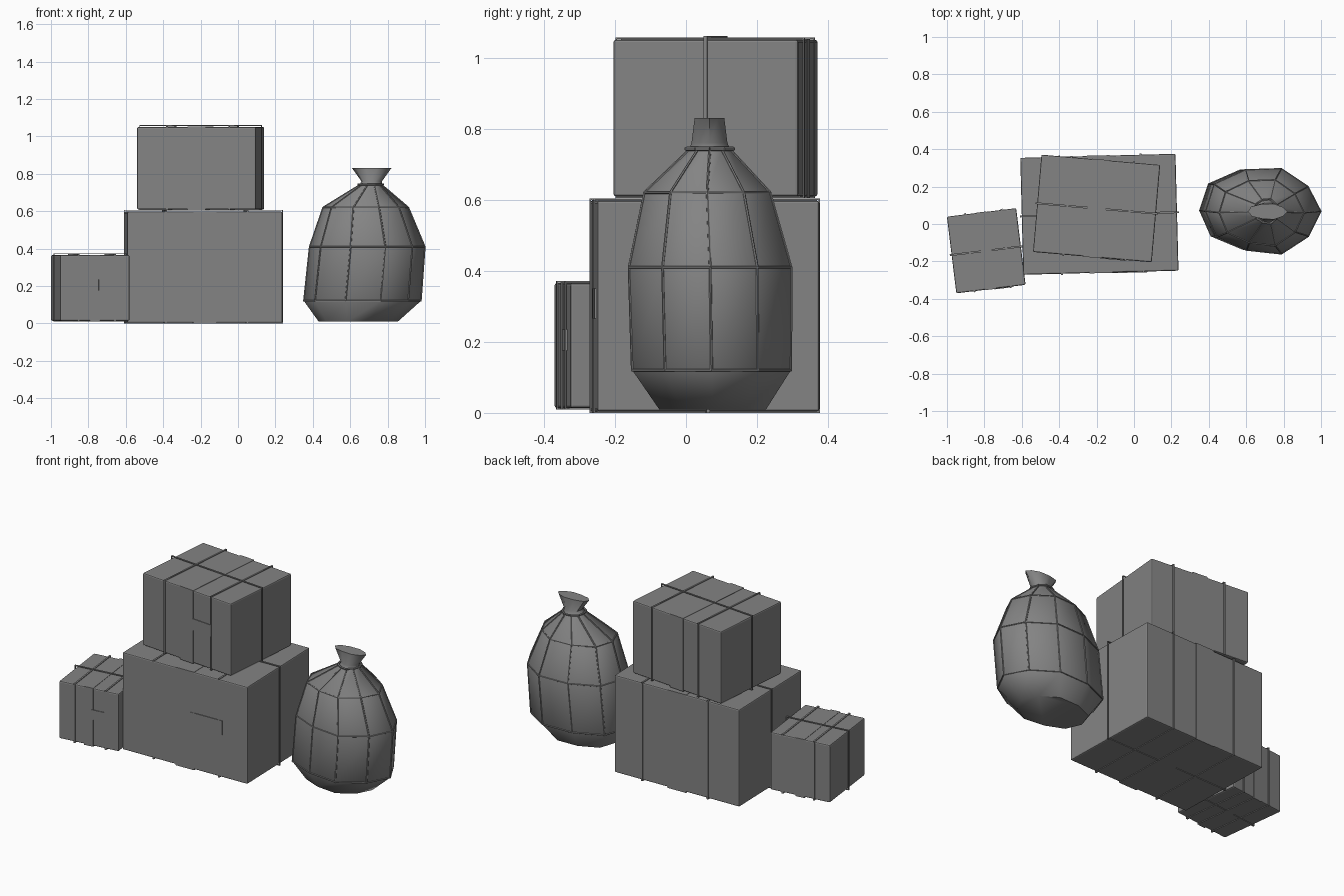
import bpy, bmesh, math
from mathutils import Matrix, Vector

if "Cube" in bpy.data.objects:
    bpy.data.objects.remove(bpy.data.objects["Cube"])

grey = bpy.data.materials.new("mid grey")
grey.diffuse_color = (0.23, 0.23, 0.23, 1)
grey.use_nodes = True
grey.node_tree.nodes["Principled BSDF"].inputs["Base Color"].default_value = grey.diffuse_color


def finish(name, bm, loc=(0, 0, 0), rot=0.0, smooth=False):
    bmesh.ops.recalc_face_normals(bm, faces=bm.faces)
    me = bpy.data.meshes.new(name)
    bm.to_mesh(me)
    bm.free()
    me.materials.append(grey)
    ob = bpy.data.objects.new(name, me)
    bpy.context.collection.objects.link(ob)
    ob.location = loc
    ob.rotation_euler.z = math.radians(rot)
    for p in me.polygons:
        p.use_smooth = smooth
    return ob


def cuboid(bm, lo, hi):
    lo, hi = Vector(lo), Vector(hi)
    m = Matrix.Translation((lo + hi) / 2) @ Matrix.Diagonal((*(hi - lo), 1))
    bmesh.ops.create_cube(bm, size=1, matrix=m)


def loop_band(bm, axis, pos, width, half, z0, z1, gap, thick):
    """Flat band around a box, running along axis 0 (x) or 1 (y)."""
    def part(a0, a1, za, zb):
        lo, hi = [0, 0, za], [0, 0, zb]
        lo[axis], hi[axis] = a0, a1
        lo[1 - axis], hi[1 - axis] = pos - width / 2, pos + width / 2
        cuboid(bm, lo, hi)
    h = half + gap
    bot = z0 - 0.004
    for s in (-1, 1):
        part(min(s * h, s * (h + thick)), max(s * h, s * (h + thick)), bot, z1 + gap + thick)
    part(-h, h, z1 + gap, z1 + gap + thick)
    part(-h, h, bot, z0)


def parcel(name, x, y, w, d, z0, z1, rot, label):
    # carton
    bm = bmesh.new()
    cuboid(bm, (-w / 2, -d / 2, z0), (w / 2, d / 2, z1))
    bmesh.ops.bevel(bm, geom=bm.edges[:], offset=0.007, segments=2, affect='EDGES', profile=0.5)
    finish(name + "_carton", bm, (x, y, 0), rot)
    # tape over the middle
    bm = bmesh.new()
    loop_band(bm, 1, 0, w * 0.15, d / 2, z0, z1, 0, 0.002)
    finish(name + "_tape", bm, (x, y, 0), rot)
    # straps: two across the depth, one across the width
    bm = bmesh.new()
    for s in (-1, 1):
        loop_band(bm, 1, s * w * 0.262 + 0.01, 0.01, d / 2, z0, z1, 0.002, 0.004)
    loop_band(bm, 0, 0, 0.01, w / 2, z0, z1, 0.006, 0.004)
    finish(name + "_straps", bm, (x, y, 0), rot)
    # shipping label on the front
    x0, x1, za, zb = label
    bm = bmesh.new()
    cuboid(bm, (x0, -d / 2 - 0.004, za), (x1, -d / 2 + 0.002, zb))
    finish(name + "_label", bm, (x, y, 0), rot)


parcel("large_box", -0.185, 0.052, 0.83, 0.625, 0.004, 0.597, 1.5, (0.04, 0.25, 0.265, 0.35))
parcel("upper_box", -0.20, 0.083, 0.637, 0.522, 0.609, 1.05, -4.95, (0.04, 0.18, 0.81, 0.88))
parcel("small_box", -0.79, -0.143, 0.373, 0.413, 0.014, 0.365, 7.0, (0.02, 0.115, 0.175, 0.235))

# sack: ten-sided uneven rings (z, centre x, centre y, radius x, radius y)
N = 10
uneven = [1, 0.96, 1.02, 0.99, 1.05, 1.0, 1.0, 0.93, 1.02, 0.97]
body = [(0.01, 0.643, 0.075, 0.212, 0.155), (0.12, 0.665, 0.072, 0.313, 0.23),
        (0.41, 0.691, 0.068, 0.308, 0.235), (0.62, 0.683, 0.06, 0.228, 0.182),
        (0.74, 0.71, 0.067, 0.06, 0.06)]
neck = [(0.76, 0.715, 0.066, 0.055, 0.052), (0.83, 0.715, 0.066, 0.105, 0.043)]


def ring_points(r):
    z, cx, cy, rx, ry = r
    return [Vector((cx + rx * uneven[k] * math.cos(math.tau * k / N),
                    cy + ry * uneven[k] * math.sin(math.tau * k / N), z)) for k in range(N)]


bm = bmesh.new()
rows = [[bm.verts.new(p) for p in ring_points(r)] for r in body + neck]
for a, b in zip(rows, rows[1:]):
    for k in range(N):
        bm.faces.new((a[k], a[(k + 1) % N], b[(k + 1) % N], b[k]))
bm.faces.new(rows[0])
bm.faces.new(rows[-1])
sack = finish("sack", bm)
bpy.context.view_layer.objects.active = sack
sack.select_set(True)
bpy.ops.object.shade_smooth_by_angle(angle=math.radians(50))


def cord(bm, a, b, r):
    d = b - a
    m = Matrix.Translation((a + b) / 2) @ d.to_track_quat('Z', 'Y').to_matrix().to_4x4()
    bmesh.ops.create_cone(bm, cap_ends=True, segments=6, radius1=r, radius2=r, depth=d.length, matrix=m)


# cords around and along the sack
bm = bmesh.new()
rings = [ring_points(r) for r in body[1:]]
for ring in rings[:3]:
    for k in range(N):
        cord(bm, ring[k], ring[(k + 1) % N], 0.004)
for a, b in zip(rings, rings[1:]):
    for k in range(N):
        cord(bm, a[k], b[k], 0.004)
finish("sack_cords", bm)

# tie around the neck
bm = bmesh.new()
tie = ring_points((0.743, 0.71, 0.067, 0.066, 0.068))
for k in range(N):
    cord(bm, tie[k], tie[(k + 1) % N], 0.006)
finish("sack_tie", bm)
